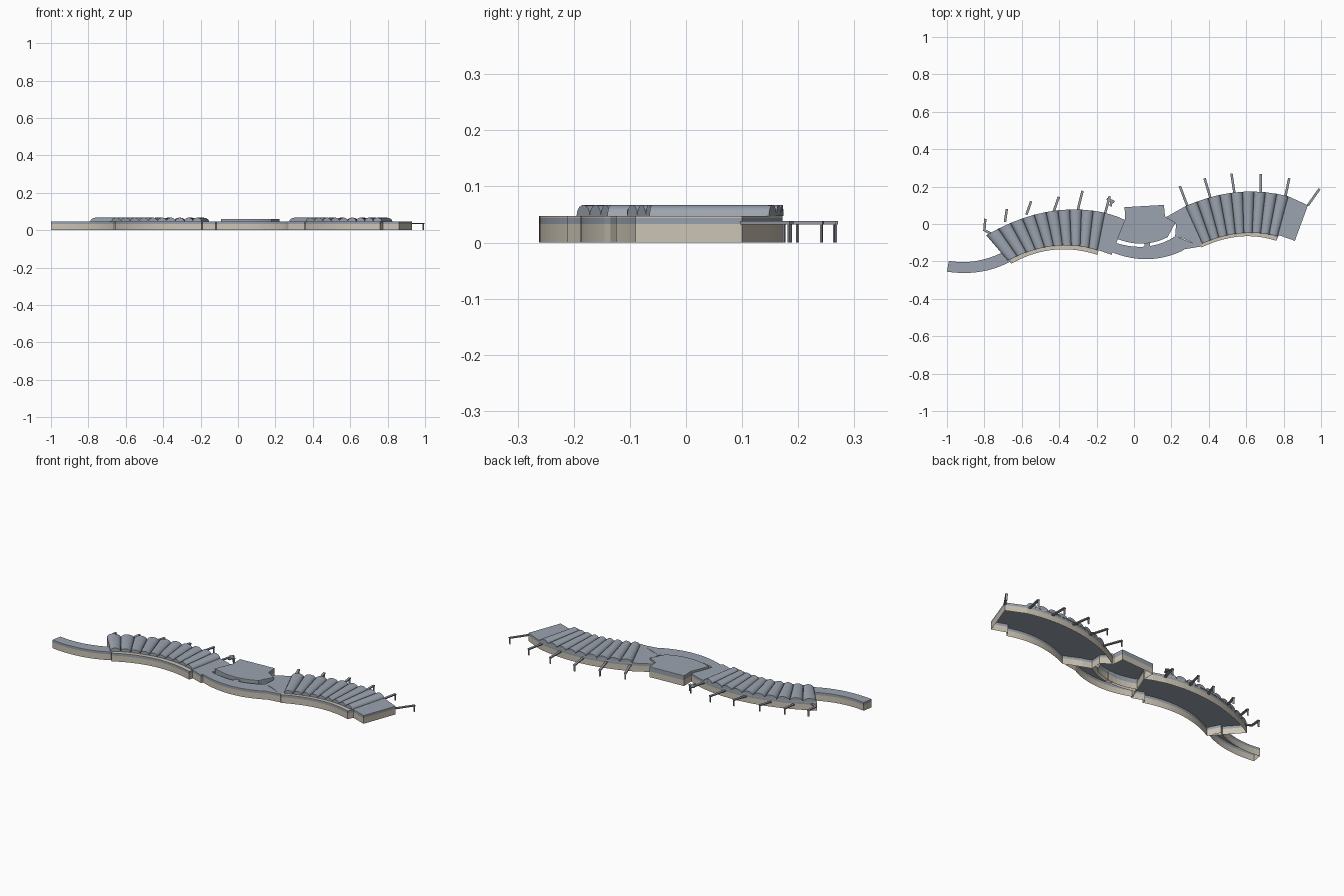
import bpy, bmesh, math
from mathutils import Vector

cube = bpy.data.objects.get("Cube")
if cube:
    bpy.data.objects.remove(cube)


def material(name, rgb):
    m = bpy.data.materials.new(name)
    m.use_nodes = True
    m.diffuse_color = (*rgb, 1)
    m.node_tree.nodes["Principled BSDF"].inputs["Base Color"].default_value = (*rgb, 1)
    return m


ROOF = material("roof blue grey", (0.33, 0.37, 0.43))
STONE = material("warm stone", (0.60, 0.55, 0.46))
GLASS = material("glass band", (0.30, 0.35, 0.41))
STEEL = material("bridge grey", (0.30, 0.32, 0.35))

BASE, TOP, CREST = 0.033, 0.047, 0.067


def finish(name, bm, mats):
    me = bpy.data.meshes.new(name)
    bm.to_mesh(me)
    bm.free()
    for m in mats:
        me.materials.append(m)
    ob = bpy.data.objects.new(name, me)
    bpy.context.collection.objects.link(ob)
    return ob


def arc(a, b, c, n=18):
    """Smooth curve through three points."""
    a, b, c = Vector(a), Vector(b), Vector(c)
    pts = []
    for i in range(n + 1):
        t = i / n
        pts.append(a * (1 - t) * (1 - 2 * t) + b * 4 * t * (1 - t) + c * t * (2 * t - 1))
    return pts


def building(name, outline, top=TOP):
    """Open-bottomed shell: stone base, glass band, thin stone fascia, flat roof."""
    pts = [Vector(p) for p in outline]
    area = sum(p.cross(q) for p, q in zip(pts, pts[1:] + pts[:1]))
    if area < 0:
        pts.reverse()
    bm = bmesh.new()
    rings = [[bm.verts.new((p.x, p.y, z)) for p in pts] for z in (0, BASE, top - 0.003, top)]
    n = len(pts)
    for mat, (lo, hi) in zip((0, 1, 0), zip(rings, rings[1:])):
        for i in range(n):
            j = (i + 1) % n
            bm.faces.new((lo[i], lo[j], hi[j], hi[i])).material_index = mat
    bm.faces.new(rings[-1]).material_index = 2
    return finish(name, bm, (STONE, GLASS, ROOF))


def barrel_roof(name, inner, outer, count, sides=10):
    """Fan of vaults running from the inner curve to the outer curve."""
    front, back = arc(*inner, n=count), arc(*outer, n=count)
    bm = bmesh.new()
    for k in range(count):
        ends = []
        for line in (front, back):
            a, b = line[k], line[k + 1]
            ring = []
            for s in range(sides + 1):
                ang = math.pi * s / sides
                p = a.lerp(b, 0.5 - 0.5 * math.cos(ang))
                ring.append(bm.verts.new((p.x, p.y, TOP + (CREST - TOP) * math.sin(ang))))
            ends.append(ring)
        f, r = ends
        for s in range(sides):
            bm.faces.new((f[s], f[s + 1], r[s + 1], r[s]))
        bm.faces.new(f[::-1])
        bm.faces.new(r)
    bm.normal_update()
    ob = finish(name, bm, (ROOF,))
    bpy.ops.object.select_all(action='DESELECT')
    ob.select_set(True)
    bpy.context.view_layer.objects.active = ob
    bpy.ops.object.shade_smooth_by_angle(angle=math.radians(40))


def ledge(name, curve, depth):
    """Thin stone strip along the front edge of a vaulted roof."""
    bm = bmesh.new()
    pts = arc(*curve)
    lo = [bm.verts.new((p.x, p.y, TOP + 0.002)) for p in pts]
    hi = [bm.verts.new((p.x, p.y + depth, TOP + 0.002)) for p in pts]
    for i in range(len(pts) - 1):
        bm.faces.new((lo[i], lo[i + 1], hi[i + 1], hi[i]))
    finish(name, bm, (STONE,))


def beam(bm, a, b, width, z0, z1):
    """Box along the line a-b."""
    a, b = Vector(a), Vector(b)
    d = (b - a).normalized()
    side = Vector((-d.y, d.x)) * width / 2
    foot = (a - side, b - side, b + side, a + side)
    lo = [bm.verts.new((p.x, p.y, z0)) for p in foot]
    hi = [bm.verts.new((p.x, p.y, z1)) for p in foot]
    bm.faces.new(lo[::-1])
    bm.faces.new(hi)
    for i in range(4):
        j = (i + 1) % 4
        bm.faces.new((lo[i], lo[j], hi[j], hi[i]))


def boarding_bridge(name, a, b, leg=True):
    bm = bmesh.new()
    beam(bm, a, b, 0.013, 0.032, 0.038)
    if leg:
        d = (Vector(b) - Vector(a)).normalized()
        e = Vector(b) - d * 0.002
        beam(bm, e - d * 0.003, e, 0.009, 0, 0.033)
    finish(name, bm, (STEEL,))


# Curved tail corridor
building("tail_corridor",
         arc((-0.99, -0.197), (-0.84, -0.197), (-0.69, -0.145))
         + arc((-0.66, -0.2), (-0.82, -0.255), (-1.0, -0.255)))

# Right-hand terminal with its vaulted roof
west_front = ((-0.655, -0.212), (-0.43, -0.138), (-0.195, -0.165))
building("west_terminal",
         arc((-0.79, -0.06), (-0.47, 0.062), (-0.155, 0.06))
         + [Vector(p) for p in ((-0.09, 0.04), (-0.045, 0.02), (-0.09, -0.09), (-0.12, -0.165),
                                (-0.19, -0.14))]
         + arc(*west_front[::-1]))
barrel_roof("west_vaults", ((-0.675, -0.195), (-0.43, -0.117), (-0.195, -0.14)),
            ((-0.79, -0.06), (-0.47, 0.064), (-0.155, 0.06)), 10)
ledge("west_ledge", west_front, 0.023)

# Left-hand terminal with flat ends
east_front = ((0.362, -0.125), (0.565, -0.067), (0.76, -0.09))
building("east_terminal",
         [Vector((0.225, 0.0)), Vector((0.168, 0.035))]
         + arc((0.275, 0.095), (0.55, 0.168), (0.825, 0.148))
         + [Vector(p) for p in ((0.93, 0.1), (0.86, -0.09), (0.775, -0.06))]
         + arc(*east_front[::-1])
         + [Vector(p) for p in ((0.355, -0.12), (0.27, -0.08), (0.22, -0.065))])
barrel_roof("east_vaults", ((0.365, -0.105), (0.565, -0.05), (0.768, -0.065)),
            ((0.275, 0.095), (0.55, 0.17), (0.825, 0.148)), 9)
ledge("east_ledge", east_front, 0.02)

# Central hall, its link, and the curved corridor
building("central_hall",
         [Vector(p) for p in ((-0.05, 0.09), (0.16, 0.102), (0.166, 0.04), (0.222, 0.008))]
         + arc((0.18, -0.07), (0.05, -0.105), (-0.09, -0.08), 10)
         + [Vector((-0.048, 0.025))], 0.059)
building("hall_link", ((0.055, -0.1), (0.085, -0.098), (0.085, -0.125), (0.055, -0.125)))
building("curved_corridor",
         arc((-0.1, -0.1), (0.07, -0.12), (0.222, -0.065))
         + [Vector((0.36, -0.12)), Vector((0.27, -0.135))]
         + arc((0.255, -0.145), (0.07, -0.188), (-0.12, -0.15)))

# Boarding bridges along the outer edge
bridges = (
    ((-0.69, 0.01), (-0.68, 0.08)), ((-0.575, 0.05), (-0.55, 0.122)),
    ((-0.43, 0.065), (-0.402, 0.145)), ((-0.302, 0.068), (-0.275, 0.178)),
    ((0.285, 0.098), (0.245, 0.202)), ((0.41, 0.135), (0.377, 0.245)),
    ((0.537, 0.165), (0.521, 0.27)), ((0.677, 0.168), (0.677, 0.267)),
    ((0.81, 0.15), (0.83, 0.245)), ((0.93, 0.1), (0.992, 0.188)))
for i, (a, b) in enumerate(bridges):
    boarding_bridge(f"boarding_bridge_{i + 1}", a, b)

# Bent bridges at both ends of the right-hand terminal
boarding_bridge("bent_bridge_arm", (-0.75, -0.06), (-0.805, -0.03), False)
boarding_bridge("bent_bridge_tip", (-0.8, -0.035), (-0.795, 0.028))
boarding_bridge("forked_bridge_arm", (-0.155, 0.055), (-0.13, 0.148))
boarding_bridge("forked_bridge_upper", (-0.145, 0.135), (-0.105, 0.118))
boarding_bridge("forked_bridge_tip", (-0.12, 0.125), (-0.125, 0.095), False)
